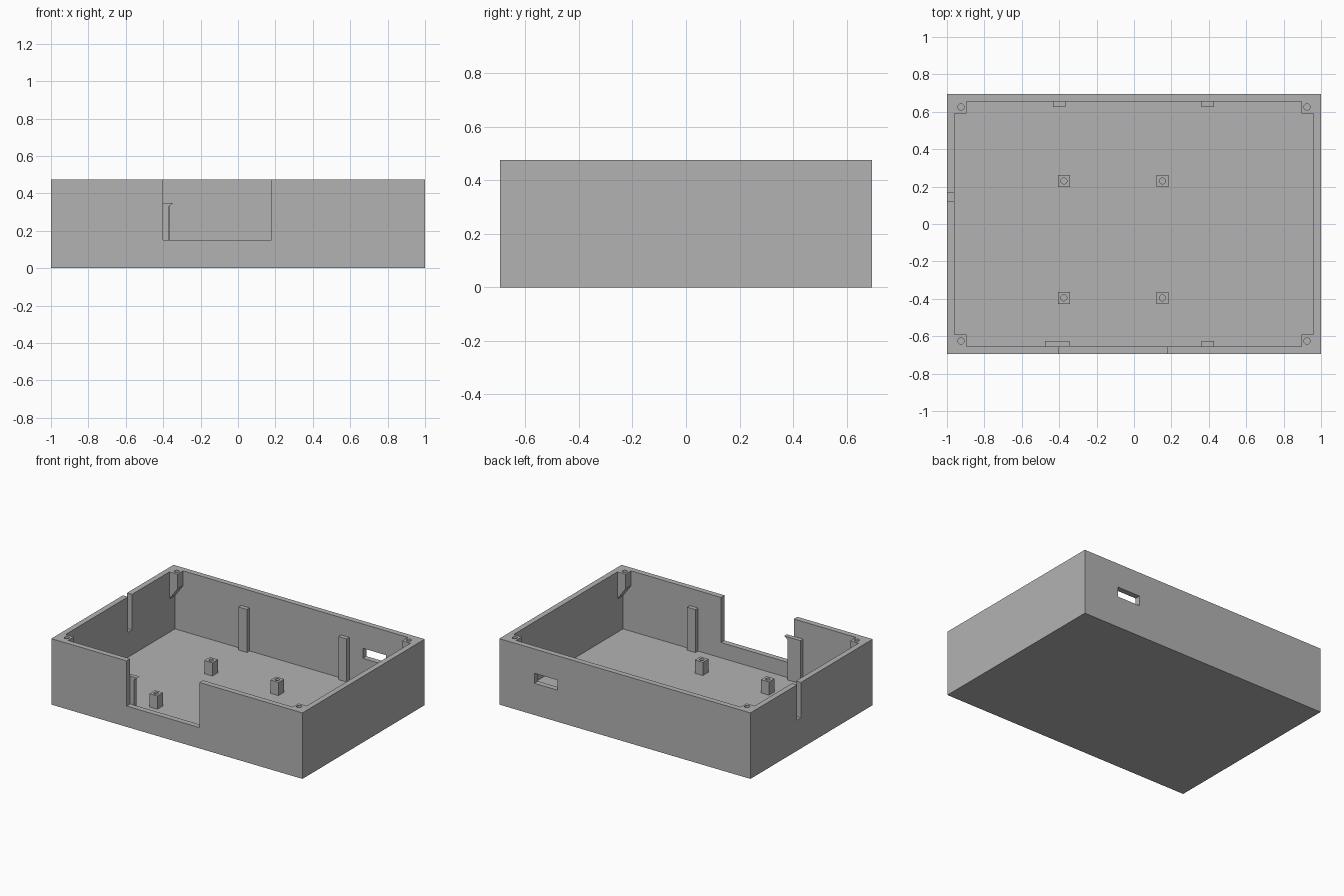
import bpy, bmesh, math
from mathutils import Matrix

if "Cube" in bpy.data.objects:
    bpy.data.objects.remove(bpy.data.objects["Cube"])

W, D, H = 1.0, 0.695, 0.475      # half width, half depth, height
IX, IY, FLOOR = 0.96, 0.655, 0.04  # inner half sizes and floor level

grey = bpy.data.materials.new("grey_plastic")
grey.diffuse_color = (0.45, 0.45, 0.45, 1)
grey.use_nodes = True
grey.node_tree.nodes["Principled BSDF"].inputs["Base Color"].default_value = grey.diffuse_color


def finish(name, bm):
    bmesh.ops.recalc_face_normals(bm, faces=bm.faces)
    mesh = bpy.data.meshes.new(name)
    bm.to_mesh(mesh)
    bm.free()
    mesh.materials.append(grey)
    ob = bpy.data.objects.new(name, mesh)
    bpy.context.collection.objects.link(ob)
    return ob


def box(name, x0, x1, y0, y1, z0, z1):
    return prism(name, [(x0, z0), (x1, z0), (x1, z1), (x0, z1)], y0, y1)


def prism(name, profile, y0, y1):
    """Extrude an x-z profile along y."""
    bm = bmesh.new()
    face = bm.faces.new([bm.verts.new((x, y0, z)) for x, z in profile])
    ext = bmesh.ops.extrude_face_region(bm, geom=[face])
    verts = [g for g in ext["geom"] if isinstance(g, bmesh.types.BMVert)]
    bmesh.ops.translate(bm, verts=verts, vec=(0, y1 - y0, 0))
    return finish(name, bm)


def pin(name, x, y, z0, z1, r):
    bm = bmesh.new()
    bmesh.ops.create_cone(bm, cap_ends=True, segments=24, radius1=r, radius2=r,
                          depth=z1 - z0, matrix=Matrix.Translation((x, y, (z0 + z1) / 2)))
    return finish(name, bm)


def cut(ob, cutter):
    """Subtract the cutter and discard it."""
    mod = ob.modifiers.new("cut", 'BOOLEAN')
    mod.operation = 'DIFFERENCE'
    mod.solver = 'EXACT'
    mod.object = cutter
    bpy.context.view_layer.objects.active = ob
    bpy.ops.object.modifier_apply(modifier=mod.name)
    bpy.data.objects.remove(cutter)


# Open tray with front opening, side slot and back window
case = box("case", -W, W, -D, D, 0, H)
cut(case, box("cavity", -IX, IX, -IY, IY, FLOOR, 1))
cut(case, box("front_opening", -0.40, 0.18, -0.8, -0.645, 0.15, 1))
cut(case, box("side_slot", -1.1, -0.94, 0.12, 0.165, 0.22, 1))
cut(case, box("back_window", 0.535, 0.72, 0.64, 0.8, 0.228, 0.30))

# Corner screw posts with sloped undersides
for sx in (-1, 1):
    for sy in (-1, 1):
        profile = [(sx * IX, H), (sx * 0.895, H), (sx * 0.895, 0.37), (sx * IX, 0.28)]
        post = prism("corner_post", profile, sy * 0.59, sy * IY)
        cut(post, pin("screw_hole", sx * 0.925, sy * 0.625, 0.385, 0.6, 0.017))

# Board standoffs with screw holes
for x in (-0.375, 0.152):
    for y in (-0.395, 0.23):
        s = 0.032
        standoff = box("standoff", x - s, x + s, y - s, y + s, FLOOR, 0.135)
        cut(standoff, pin("screw_hole", x, y, 0.06, 0.2, 0.016))

# Upright ribs against the long walls
for x, sy in ((-0.40, 1), (0.395, 1), (0.395, -1)):
    box("wall_rib", x - 0.033, x + 0.033, sy * 0.625, sy * IY, FLOOR, 0.35)

# Snap clip beside the front opening
prism("snap_clip", [(-0.475, FLOOR), (-0.37, FLOOR), (-0.37, 0.33), (-0.345, 0.35),
                    (-0.475, 0.35)], -IY, -0.625)
